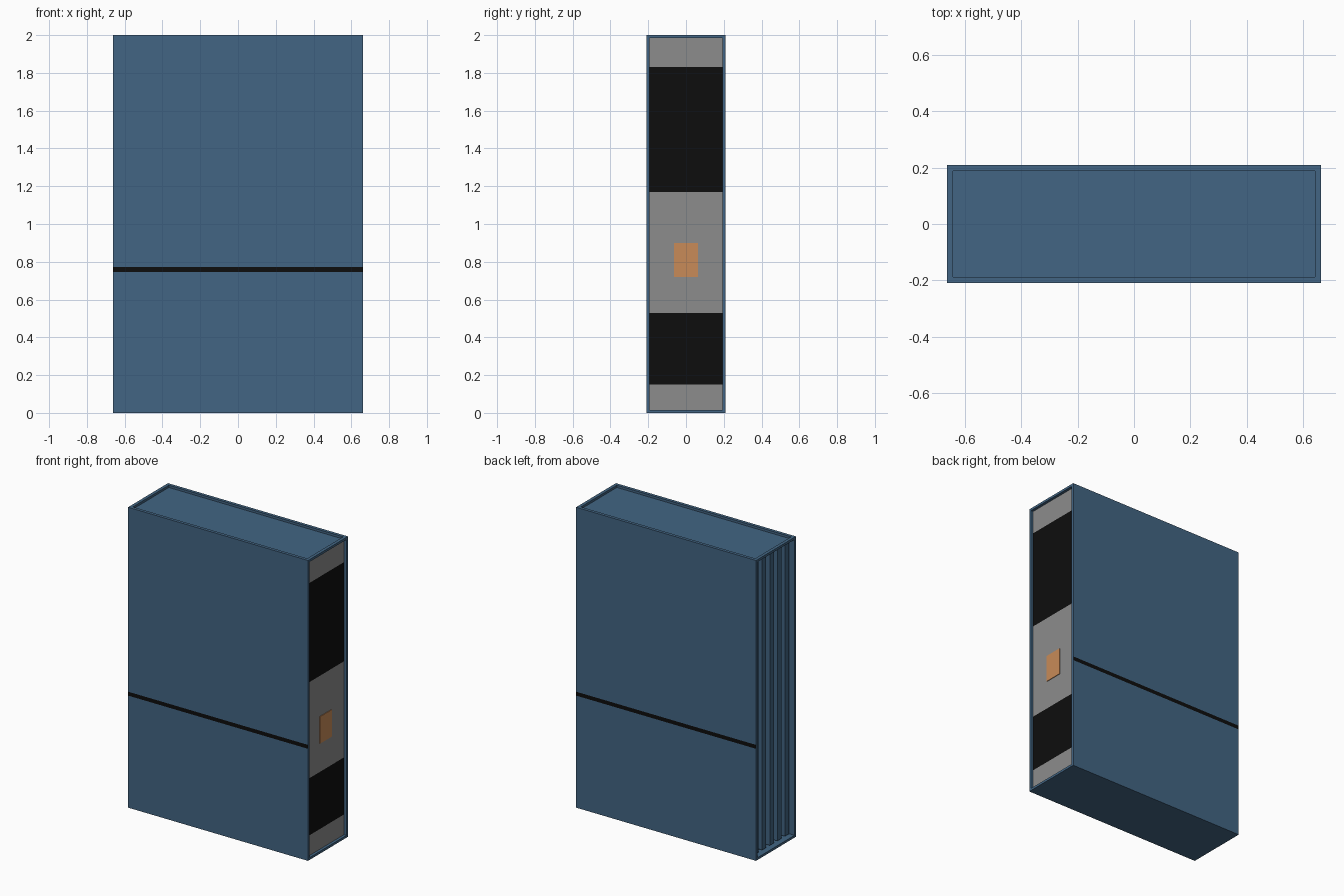
import bpy, bmesh
from mathutils import Matrix, Vector

cube = bpy.data.objects.get("Cube")
if cube:
    bpy.data.objects.remove(cube)

W, D, H = 1.326, 0.42, 2.0


def material(name, rgb):
    m = bpy.data.materials.new(name)
    m.use_nodes = True
    m.diffuse_color = (*rgb, 1)
    m.node_tree.nodes["Principled BSDF"].inputs["Base Color"].default_value = (*rgb, 1)
    return m


BLUE = material("slate_blue", (0.054, 0.130, 0.227))
BLACK = material("black", (0.004, 0.004, 0.004))
GREY = material("grey", (0.262, 0.262, 0.262))
ORANGE = material("orange", (0.578, 0.258, 0.098))


def box_mesh(size, centre):
    bm = bmesh.new()
    bmesh.ops.create_cube(bm, size=1, matrix=Matrix.Translation(centre) @ Matrix.Diagonal((*size, 1)))
    return bm


def finish(name, bm, mats):
    me = bpy.data.meshes.new(name)
    bm.to_mesh(me)
    bm.free()
    for m in mats:
        me.materials.append(m)
    ob = bpy.data.objects.new(name, me)
    bpy.context.collection.objects.link(ob)
    return ob


def box(name, size, centre, mat):
    return finish(name, box_mesh(size, centre), [mat])


def recess(bm, direction, rim, depth):
    """Inset the outer face on one side and sink it straight inwards."""
    bm.normal_update()
    d = Vector(direction)
    face = max(bm.faces, key=lambda f: f.calc_center_median().dot(d) + f.normal.dot(d))
    bmesh.ops.inset_individual(bm, faces=[face], thickness=rim)
    sunk = bmesh.ops.extrude_discrete_faces(bm, faces=[face])["faces"][0]
    bmesh.ops.translate(bm, verts=sunk.verts[:], vec=-d * depth)


def split(bm, heights, test):
    """Cut the chosen faces across at each height."""
    for z in heights:
        bm.normal_update()
        faces = [f for f in bm.faces if test(f)]
        edges = {e for f in faces for e in f.edges}
        verts = {v for f in faces for v in f.verts}
        bmesh.ops.bisect_plane(bm, geom=[*faces, *edges, *verts],
                               plane_co=(0, 0, z), plane_no=(0, 0, 1))
    bm.normal_update()
    return [f for f in bm.faces if test(f)]


# Case with sunken top, front bezel and rear
case = box_mesh((W, D, H), (0, 0, H / 2))
recess(case, (0, 0, 1), 0.03, 0.015)
recess(case, (1, 0, 0), 0.022, 0.018)
recess(case, (-1, 0, 0), 0.022, 0.06)


def on_side(f):
    return abs(f.normal.y) > 0.9 and abs(f.calc_center_median().y) > D / 2 - 0.001


def on_bezel(f):
    return f.normal.x > 0.9 and abs(f.calc_center_median().x - W / 2 + 0.018) < 0.001


# Black trim line on both side panels
for f in split(case, (0.746, 0.772), on_side):
    if 0.746 < f.calc_center_median().z < 0.772:
        f.material_index = 1

# Grey bezel with two black bands
for f in split(case, (0.15, 0.53, 1.17, 1.83), on_bezel):
    z = f.calc_center_median().z
    f.material_index = 1 if 0.15 < z < 0.53 or 1.17 < z < 1.83 else 2
finish("case", case, [BLUE, BLACK, GREY])

# Orange badge on the bezel
box("badge_plate", (0.004, 0.126, 0.18), (W / 2 - 0.016, 0, 0.81), ORANGE)

# Upright slats in the rear recess
for i in range(5):
    box(f"rear_slat_{i + 1}", (0.03, 0.042, H - 0.044),
        (-W / 2 + 0.046, (i - 2) * 0.08, H / 2), BLUE)
